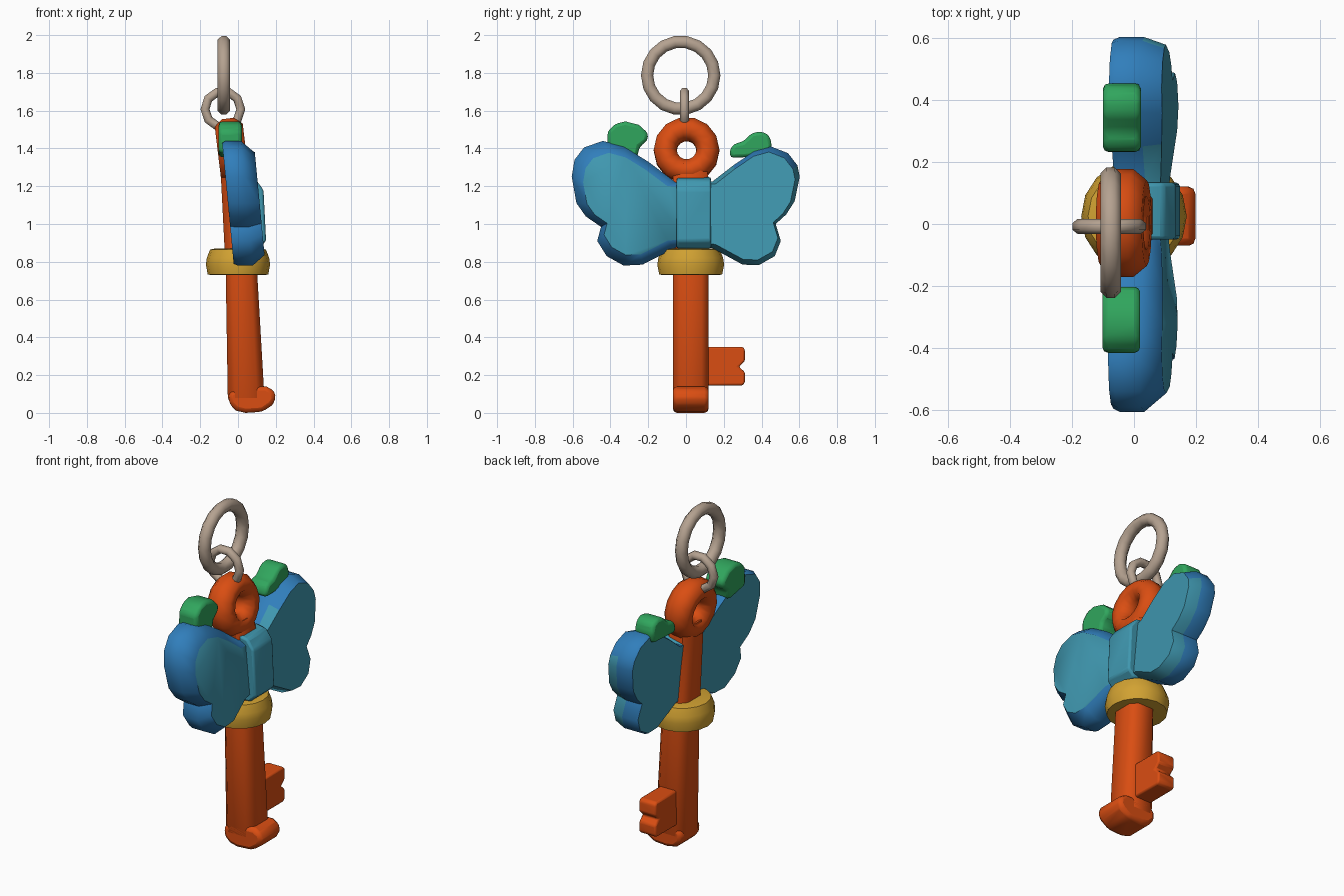
import bpy, bmesh, math
from mathutils import Matrix

if "Cube" in bpy.data.objects:
    bpy.data.objects.remove(bpy.data.objects["Cube"])


def mat(name, r, g, b):
    m = bpy.data.materials.new(name)
    m.diffuse_color = (r, g, b, 1)
    m.use_nodes = True
    m.node_tree.nodes["Principled BSDF"].inputs["Base Color"].default_value = m.diffuse_color
    return m


ORANGE = mat("orange", 0.70, 0.075, 0.006)
GOLD = mat("gold", 0.64, 0.36, 0.032)
BLUE = mat("blue", 0.03, 0.21, 0.50)
TEAL = mat("teal", 0.05, 0.31, 0.43)
GREEN = mat("green", 0.03, 0.38, 0.11)
METAL = mat("warm grey", 0.46, 0.36, 0.28)


def finish(name, bm, mats, bevel=0, angle=40):
    bmesh.ops.recalc_face_normals(bm, faces=bm.faces)
    me = bpy.data.meshes.new(name)
    bm.to_mesh(me)
    bm.free()
    ob = bpy.data.objects.new(name, me)
    bpy.context.collection.objects.link(ob)
    for m in mats:
        me.materials.append(m)
    if bevel:
        b = ob.modifiers.new("bevel", 'BEVEL')
        b.width, b.segments, b.limit_method = bevel, 2, 'ANGLE'
    bpy.ops.object.select_all(action='DESELECT')
    ob.select_set(True)
    bpy.context.view_layer.objects.active = ob
    bpy.ops.object.shade_smooth_by_angle(angle=math.radians(angle))
    return ob


def loft(loops):
    """Closed skin through equal-length point loops; returns bmesh, walls per band, caps."""
    bm = bmesh.new()
    rows = [[bm.verts.new(p) for p in lp] for lp in loops]
    n = len(rows[0])
    bands = [[bm.faces.new((a[i], a[(i + 1) % n], b[(i + 1) % n], b[i])) for i in range(n)]
             for a, b in zip(rows, rows[1:])]
    return bm, bands, (bm.faces.new(rows[0]), bm.faces.new(rows[-1]))


def plate(name, profile, x0, x1, m, bevel):
    """Side profile (y, z) extruded along x."""
    bm, _, _ = loft([[(x, y, z) for y, z in profile] for x in (x0, x1)])
    return finish(name, bm, [m], bevel)


def ring(name, centre, major, minor, nmaj, nmin, m, rot, squash=1.0):
    """Ring in the yz plane, then rotated by rot."""
    bm = bmesh.new()
    rows = []
    for i in range(nmaj):
        a = 2 * math.pi * i / nmaj
        row = []
        for j in range(nmin):
            b = 2 * math.pi * (j + 0.5) / nmin
            r = major + minor * math.cos(b)
            row.append(bm.verts.new((squash * minor * math.sin(b), r * math.cos(a), r * math.sin(a))))
        rows.append(row)
    for i in range(nmaj):
        p, q = rows[i], rows[(i + 1) % nmaj]
        for j in range(nmin):
            k = (j + 1) % nmin
            bm.faces.new((p[j], p[k], q[k], q[j]))
    bmesh.ops.transform(bm, matrix=Matrix.Translation(centre) @ rot, verts=bm.verts)
    return finish(name, bm, [m], angle=60)


# Key shaft: leaning, rounded square section
def section(cx, cy, hx, hy, z, c=0.6):
    pts = [(1, c), (c, 1), (-c, 1), (-1, c), (-1, -c), (-c, -1), (c, -1), (1, -c)]
    return [(cx + hx * u, cy + hy * v, z) for u, v in pts]


bm, _, _ = loft([section(0.045, 0.025, 0.075, 0.075, 0.03), section(0.043, 0.025, 0.097, 0.095, 0.08),
                 section(0.018, 0.025, 0.083, 0.095, 0.75), section(-0.015, 0.025, 0.075, 0.095, 1.24),
                 section(-0.02, 0.025, 0.065, 0.08, 1.32)])
finish("key_shaft", bm, [ORANGE], angle=50)

# Foot of the key, bulging to one side
foot = [(-0.052, 0.10), (-0.045, 0.045), (-0.01, 0.012), (0.04, 0.0), (0.13, 0.006), (0.18, 0.04),
        (0.2, 0.07), (0.195, 0.115), (0.15, 0.14), (0.0, 0.14)]
bm, _, _ = loft([[(x, y, z) for x, z in foot] for y in (-0.07, 0.12)])
finish("key_foot", bm, [ORANGE], 0.028, 50)

# Key bit with notch
plate("key_bit", [(0.08, 0.145), (0.30, 0.145), (0.312, 0.16), (0.312, 0.215), (0.28, 0.245),
                  (0.312, 0.275), (0.312, 0.335), (0.30, 0.35), (0.08, 0.35)], -0.02, 0.09, ORANGE, 0.014)

# Bow of the key
ring("key_bow", (-0.033, 0.003, 1.39), 0.113, 0.066, 14, 8, ORANGE, Matrix.Rotation(-0.12, 4, 'Y'), 1.22)

# Collar
bm, _, _ = loft([[(0.0 + r * math.cos(t), 0.025 + r * 1.04 * math.sin(t), z)
                  for t in [2 * math.pi * i / 16 for i in range(16)]]
                 for r, z in ((0.135, 0.73), (0.16, 0.732), (0.17, 0.785), (0.165, 0.82),
                              (0.148, 0.865), (0.12, 0.87))])
finish("collar", bm, [GOLD], angle=50)

# Wings: leaning slab, flat back, bevelled front
RIGHT = [(0.03, 1.22), (0.14, 1.225), (0.25, 1.31), (0.36, 1.385), (0.45, 1.41), (0.54, 1.375), (0.59, 1.31),
         (0.602, 1.25), (0.575, 1.12), (0.53, 1.05), (0.475, 1.0), (0.502, 0.91), (0.47, 0.83),
         (0.385, 0.782), (0.30, 0.785), (0.14, 0.872), (0.03, 0.885)]
LEFT = [(0.05, 1.22), (-0.06, 1.225), (-0.2, 1.33), (-0.33, 1.41), (-0.44, 1.44), (-0.54, 1.405), (-0.59, 1.34),
        (-0.605, 1.25), (-0.58, 1.11), (-0.53, 1.04), (-0.45, 0.985), (-0.47, 0.91), (-0.42, 0.83),
        (-0.33, 0.78), (-0.23, 0.785), (-0.06, 0.872), (0.05, 0.885)]


def lean(z):
    return -0.022 - 0.095 * (z - 0.78)


def wing(name, outline, cy, inset, teal_bevel):
    loops = []
    for off, s in ((0, 0.97), (0.02, 1), (0.10, 1), (0.168, inset)):
        lp = []
        for y, z in outline:
            y, z = cy + (y - cy) * s, 1.09 + (z - 1.09) * s
            dip = 0.03 * max(0, 1 - abs(y - 0.04) / 0.3) if off > 0.1 else 0
            lp.append((lean(z) + off - dip, y, z))
        loops.append(lp)
    bm, bands, caps = loft(loops)
    for f in caps:
        f.material_index = 1
    if teal_bevel:
        for f in bands[2]:
            if f.calc_center_median().z < 1.3:
                f.material_index = 1
    finish(name, bm, [BLUE, TEAL], angle=50)


wing("right_wing", RIGHT, 0.33, 0.91, True)
wing("left_wing", LEFT, -0.27, 0.82, False)

# Centre band between the wings
band = [(0.885, 0.0), (0.87, 0.03), (0.87, 0.14), (0.91, 0.183), (1.18, 0.195), (1.235, 0.16),
        (1.248, 0.10), (1.225, 0.0)]
bm, _, _ = loft([[(lean(z) + o, y, z) for z, o in band] for y in (-0.05, 0.133)])
finish("centre_band", bm, [TEAL], 0.012)

# Leaf tufts on the wing tops
plate("left_tuft", [(-0.415, 1.38), (-0.415, 1.49), (-0.375, 1.53), (-0.32, 1.543), (-0.25, 1.525),
                    (-0.2, 1.48), (-0.205, 1.44), (-0.245, 1.41), (-0.26, 1.35)], -0.102, 0.02, GREEN, 0.018)
plate("right_tuft", [(0.235, 1.35), (0.23, 1.39), (0.255, 1.425), (0.30, 1.435), (0.35, 1.482), (0.40, 1.49),
                     (0.44, 1.47), (0.455, 1.42), (0.44, 1.36)], -0.10, 0.022, GREEN, 0.018)

# Key rings
ring("large_ring", (-0.075, -0.028, 1.787), 0.178, 0.035, 18, 8, METAL, Matrix.Identity(4))
ring("small_ring", (-0.08, -0.008, 1.608), 0.096, 0.025, 10, 7, METAL, Matrix.Rotation(math.pi / 2, 4, 'Z'))
